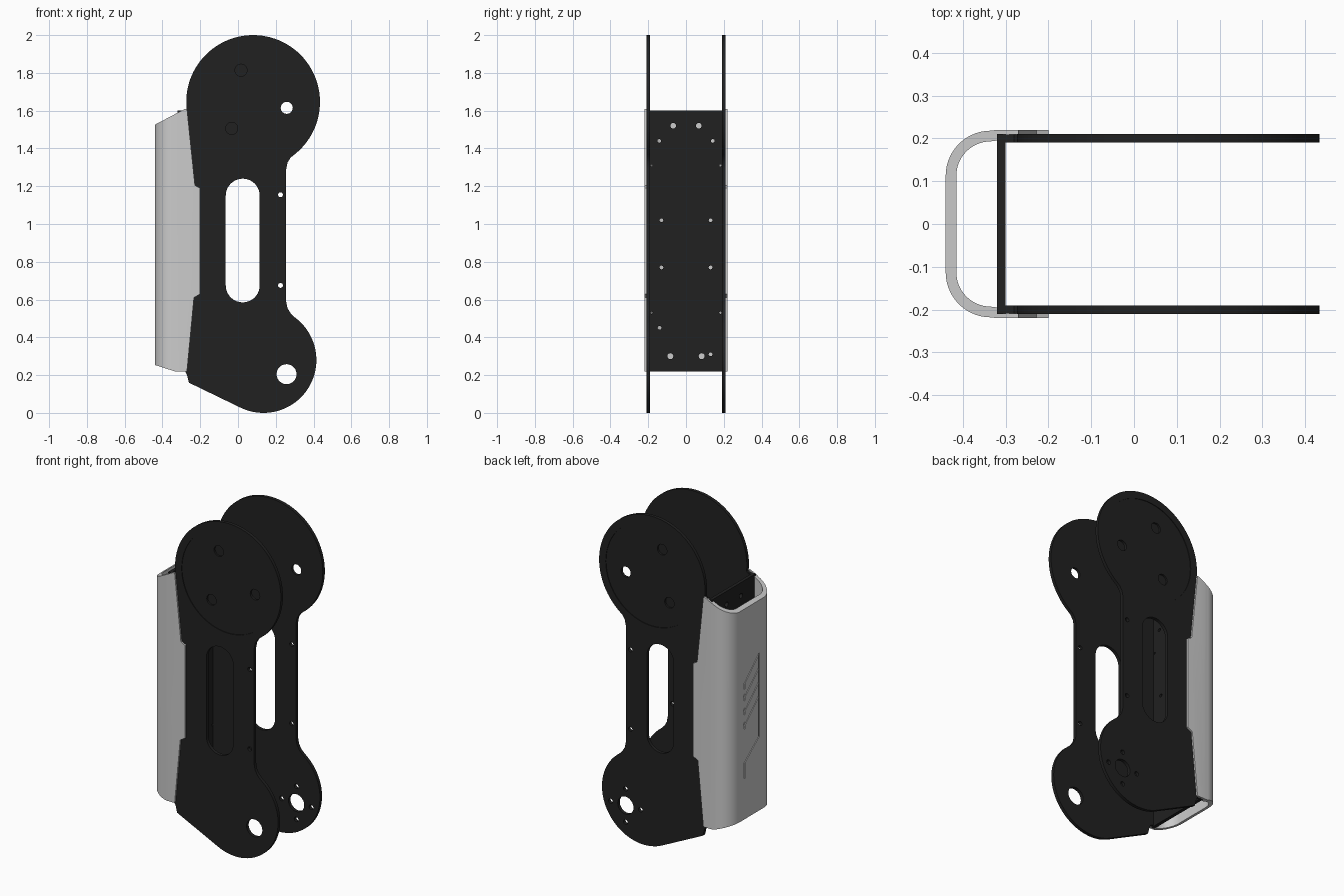
import bpy, bmesh, math

if "Cube" in bpy.data.objects:
    bpy.data.objects.remove(bpy.data.objects["Cube"])


def material(name, v):
    m = bpy.data.materials.new(name)
    m.diffuse_color = (v, v, v, 1)
    m.use_nodes = True
    m.node_tree.nodes["Principled BSDF"].inputs["Base Color"].default_value = m.diffuse_color
    return m


DARK = material("matte black", 0.015)
GREY = material("light grey", 0.6)


def arc(cx, cy, r, a0, a1, n):
    return [(cx + r * math.cos(math.radians(a0 + (a1 - a0) * i / n)),
             cy + r * math.sin(math.radians(a0 + (a1 - a0) * i / n))) for i in range(n + 1)]


def circle(cx, cy, r, n=24):
    return arc(cx, cy, r, 0, 360, n)[:-1]


def solid(name, shapes, axis, mat=None):
    """Extrude (outline, lo, hi) shapes along an axis into one object."""
    bm = bmesh.new()
    put = {'x': lambda a, b, t: (t, a, b), 'y': lambda a, b, t: (a, t, b),
           'z': lambda a, b, t: (a, b, t)}[axis]
    for pts, lo, hi in shapes:
        bottom = [bm.verts.new(put(a, b, lo)) for a, b in pts]
        top = [bm.verts.new(put(a, b, hi)) for a, b in pts]
        n = len(pts)
        bm.faces.new(bottom)
        bm.faces.new(top[::-1])
        for i in range(n):
            bm.faces.new((bottom[i], top[i], top[(i + 1) % n], bottom[(i + 1) % n]))
    bmesh.ops.recalc_face_normals(bm, faces=bm.faces)
    me = bpy.data.meshes.new(name)
    bm.to_mesh(me)
    bm.free()
    ob = bpy.data.objects.new(name, me)
    bpy.context.collection.objects.link(ob)
    if mat:
        me.materials.append(mat)
    return ob


def boolean(ob, shapes, axis, op='DIFFERENCE'):
    cutter = solid("cutter", shapes, axis)
    cutter.hide_render = True
    mod = ob.modifiers.new("cut", 'BOOLEAN')
    mod.operation, mod.solver, mod.object = op, 'EXACT', cutter
    bpy.context.view_layer.update()
    me = bpy.data.meshes.new_from_object(ob.evaluated_get(bpy.context.evaluated_depsgraph_get()))
    ob.modifiers.clear()
    ob.data = me
    bpy.data.objects.remove(cutter)


def smooth(ob):
    bpy.ops.object.select_all(action='DESELECT')
    ob.select_set(True)
    bpy.context.view_layer.objects.active = ob
    bpy.ops.object.shade_smooth_by_angle(angle=math.radians(25))


# Side plates: round head, waist, round foot
TX, TZ, TR = 0.08, 1.646, 0.354
outline = (arc(TX, TZ, TR, -51.5, 186, 64)
           + [(-0.28, 1.60), (-0.30, 1.60), (-0.30, 0.225), (-0.28, 0.22), (-0.27, 0.20), (-0.26, 0.16)]
           + arc(0.135, 0.28, 0.28, -116, 54, 44)
           + [(0.279, 0.527), (0.262, 0.555), (0.255, 0.59),
              (0.255, 1.29), (0.262, 1.325), (0.279, 1.352)])
slot = arc(0.025, 1.15, 0.09, 0, 180, 20) + arc(0.025, 0.675, 0.09, 180, 360, 20)

for name, s in (("front_side_plate", -1), ("rear_side_plate", 1)):
    plate = solid(name, [(outline, s * 0.19, s * 0.21)], 'y', DARK)
    # Shallow round recess in the head
    boolean(plate, [(circle(TX, TZ, 0.31, 64), s * 0.206, s * 0.22)], 'y')
    # Through holes, then two blind bolt holes
    cuts = [(slot, s * 0.15, s * 0.25)]
    holes = [(0.258, 1.615, 0.032), (0.225, 1.155, 0.013), (0.225, 0.675, 0.013), (0.257, 0.205, 0.053)]
    if s > 0:
        holes += [(0.257 + 0.1 * dx, 0.205 + 0.1 * dz, 0.014)
                  for dx, dz in ((1, 0), (-1, 0), (0, 1), (0, -1))]
    cuts += [(circle(*h), s * 0.15, s * 0.25) for h in holes]
    for a in (111, 231):
        c = arc(TX, TZ, 0.18, a, a, 1)[0]
        cuts.append((circle(*c, 0.032), s * 0.195, s * 0.25))
    boolean(plate, cuts, 'y')
    smooth(plate)

# Spine plate joining the two sides
spine = solid("spine_plate", [([(-0.21, 0.22), (0.21, 0.22), (0.21, 1.60), (-0.21, 1.60)], -0.32, -0.30)],
              'x', DARK)
spots = [(-0.14, 0.45, 0.01), (0.13, 0.31, 0.01)]
for y, z, r in ((0.068, 1.52, 0.015), (0.142, 1.44, 0.01), (0.182, 1.31, 0.006), (0.13, 1.02, 0.01),
                (0.13, 0.77, 0.01), (0.182, 0.53, 0.006), (0.083, 0.30, 0.016)):
    spots += [(y, z, r), (-y, z, r)]
boolean(spine, [(circle(*h, 16), -0.35, -0.27) for h in spots], 'x')
smooth(spine)

# Cover: U-shaped shell trimmed to its side silhouette
half_out = [(-0.18, 0.22), (-0.32, 0.22)] + arc(-0.335, 0.113, 0.105, 90, 180, 14)
half_in = arc(-0.335, 0.113, 0.08, 180, 90, 14) + [(-0.32, 0.195), (-0.32, 0.209), (-0.18, 0.209)]


def flip(pts):
    return [(x, -y) for x, y in reversed(pts)]


cover = solid("back_cover", [(half_out + flip(half_out) + flip(half_in) + half_in, 0.1, 1.8)], 'z', GREY)
side = [(-0.46, 0.26), (-0.335, 0.22), (-0.27, 0.22), (-0.233, 0.61), (-0.20, 0.63), (-0.20, 1.19),
        (-0.228, 1.205), (-0.27, 1.61), (-0.28, 1.61), (-0.46, 1.515)]
boolean(cover, [(side, -0.3, 0.3)], 'y', 'INTERSECT')

# Slanted grooves on the back of the cover
W = 0.008
slants = [([(0.07, z), (-0.07, z + h), (-0.07, z + h + W), (0.07, z + W)], -0.45, -0.435)
          for z, h in ((1.07, 0.13), (0.985, 0.13), (0.90, 0.13), (0.815, 0.13), (0.59, 0.11))]
boolean(cover, slants, 'x')
bars = [([(y, a), (y + W, a), (y + W, b), (y, b)], -0.45, -0.4352)
        for y, a, b in ((-0.074, 0.70, 1.205), (0.066, 0.50, 0.598), (0.066, 0.80, 0.84),
                        (0.066, 0.885, 0.925), (0.066, 0.97, 1.01), (0.066, 1.04, 1.078))]
boolean(cover, bars, 'x')
smooth(cover)
